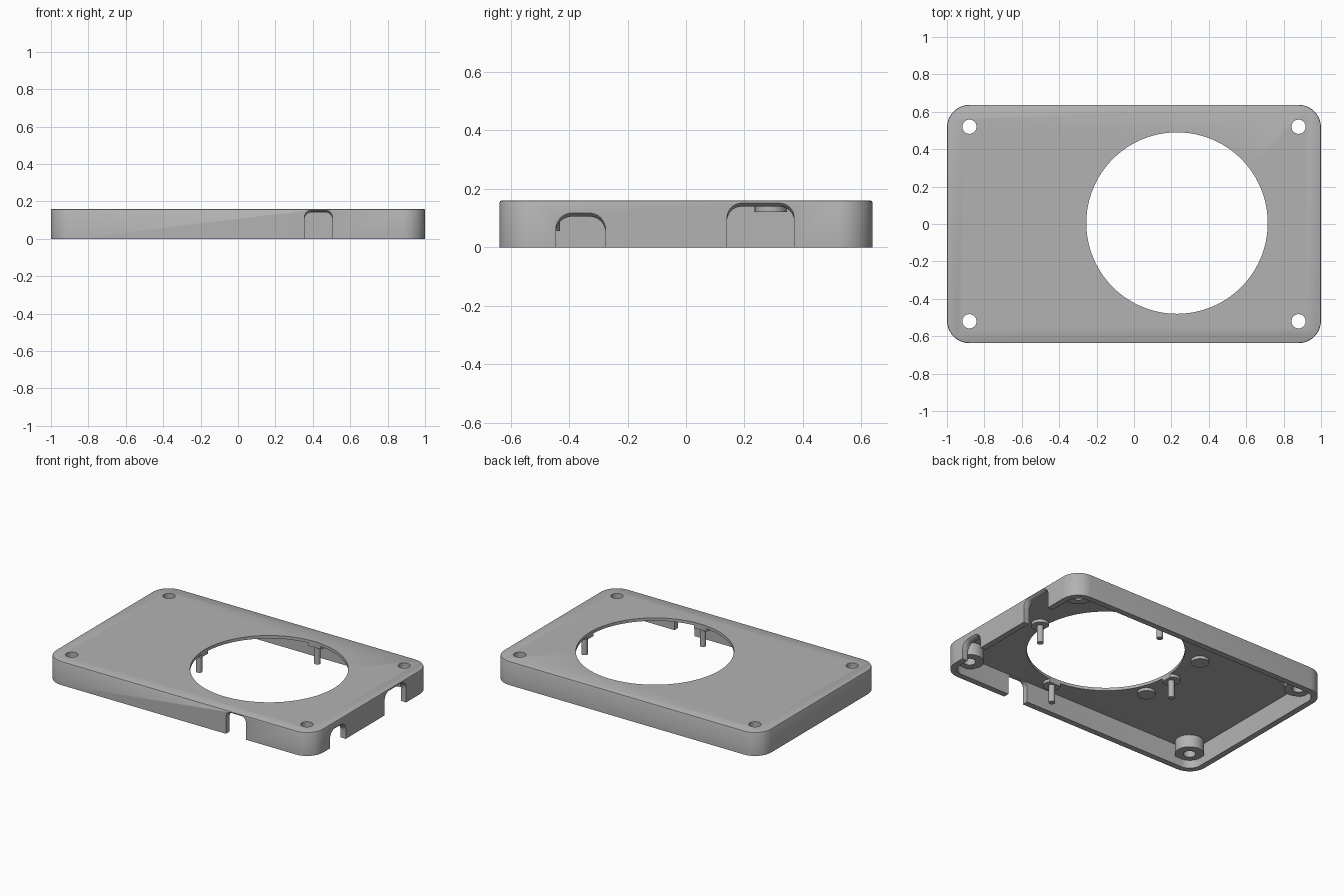
import bpy, bmesh
from math import sin, cos, pi

if "Cube" in bpy.data.objects:
    bpy.data.objects.remove(bpy.data.objects["Cube"])

grey = bpy.data.materials.new("matte_grey")
grey.use_nodes = True
grey.diffuse_color = (0.45, 0.45, 0.45, 1)
grey.node_tree.nodes["Principled BSDF"].inputs["Base Color"].default_value = grey.diffuse_color

HX, HY, TOP = 1.0, 0.637, 0.16
WALL, ROOF, CORNER = 0.04, 0.14, 0.12
HOLE = (0.23, 0.005)


def loft(name, rings, closed=False):
    """Skin equal-length rings of points; cap the ends or join them in a loop."""
    bm = bmesh.new()
    loops = [[bm.verts.new(p) for p in ring] for ring in rings]
    pairs = list(zip(loops, loops[1:]))
    if closed:
        pairs.append((loops[-1], loops[0]))
    else:
        bm.faces.new(loops[0])
        bm.faces.new(loops[-1])
    for a, b in pairs:
        for i in range(len(a)):
            j = (i + 1) % len(a)
            bm.faces.new((a[i], a[j], b[j], b[i]))
    bmesh.ops.recalc_face_normals(bm, faces=bm.faces)
    mesh = bpy.data.meshes.new(name)
    bm.to_mesh(mesh)
    bm.free()
    mesh.materials.append(grey)
    ob = bpy.data.objects.new(name, mesh)
    bpy.context.collection.objects.link(ob)
    return ob


def circle(c, r, z, n=32):
    return [(c[0] + r * cos(2 * pi * i / n), c[1] + r * sin(2 * pi * i / n), z) for i in range(n)]


def rounded_outline(inset, z, n=8):
    """Rounded rectangle of the case, shrunk by an inset."""
    r = CORNER - inset
    points = []
    for k, (sx, sy) in enumerate([(1, 1), (-1, 1), (-1, -1), (1, -1)]):
        for i in range(n + 1):
            a = (k + i / n) * pi / 2
            points.append((sx * (HX - CORNER) + r * cos(a), sy * (HY - CORNER) + r * sin(a), z))
    return points


def arch(a, b, top, r, n=8):
    """Arch profile as (along, height) pairs, starting below the floor."""
    left = [(a + r - r * cos(i / n * pi / 2), top - r + r * sin(i / n * pi / 2)) for i in range(n + 1)]
    right = [(a + b - u, z) for u, z in reversed(left)]
    return [(a, -0.1)] + left + right + [(b, -0.1)]


def port_cutter(side, a, b, top, r):
    """Port opening whose upper edge flares outward through the wall."""
    face = HX if side == "left" else HY
    rings = []
    for depth, flare in [(-0.07, 0), (-0.02, 0), (-0.008, 0.004), (0, 0.012), (0.05, 0.012)]:
        d = face + depth
        profile = arch(a, b, top + flare, r)
        rings.append([(d, u, z) if side == "left" else (u, -d, z) for u, z in profile])
    return loft("port_cutter", rings)


def cut(target, cutter):
    cutter.hide_render = True
    mod = target.modifiers.new("cut", "BOOLEAN")
    mod.operation = "DIFFERENCE"
    mod.solver = "EXACT"
    mod.object = cutter
    bpy.context.view_layer.objects.active = target
    bpy.ops.object.modifier_apply(modifier=mod.name)
    bpy.data.objects.remove(cutter)


# Hollow lid: outer skin, small softened top edge, inner skin
shell = loft("lid_shell", [
    rounded_outline(WALL, ROOF), rounded_outline(WALL, 0), rounded_outline(0, 0),
    rounded_outline(0, TOP - 0.006), rounded_outline(0.002, TOP - 0.002), rounded_outline(0.006, TOP)])

# Large round opening and corner screw holes
cut(shell, loft("opening_cutter", [circle(HOLE, 0.485, z, 96) for z in (0.1, 0.2)]))
corners = [(sx * 0.88, sy * 0.52) for sx in (-1, 1) for sy in (-1, 1)]
for c in corners:
    cut(shell, loft("screw_cutter", [circle(c, 0.038, z) for z in (0.1, 0.2)]))

# Ports in the front and left walls
cut(shell, port_cutter("front", 0.355, 0.505, 0.143, 0.04))
cut(shell, port_cutter("left", -0.445, -0.275, 0.105, 0.055))
cut(shell, port_cutter("left", 0.14, 0.37, 0.139, 0.05))

parts = [shell]

# Hollow corner bosses
for c in corners:
    parts.append(loft("corner_boss", [
        circle(c, 0.09, ROOF + 0.005), circle(c, 0.09, 0.055),
        circle(c, 0.038, 0.055), circle(c, 0.038, ROOF + 0.005)], closed=True))

# Locating pins on collars, spaced around the opening
for dx, dy in [(1, 0), (-1, 0), (0, 1), (0, -1)]:
    c = (HOLE[0] + 0.525 * dx, HOLE[1] + 0.515 * dy)
    collar = loft("pin_collar", [circle(c, 0.055, z) for z in (0.12, ROOF + 0.005)])
    cut(collar, loft("opening_cutter", [circle(HOLE, 0.485, z, 96) for z in (0.1, 0.2)]))
    parts += [collar, loft("locating_pin", [circle(c, 0.02, z, 16) for z in (0.002, 0.13)])]

# Round support pads under the roof
for y in (-0.22, 0.29):
    parts.append(loft("support_pad", [circle((-0.285, y), 0.055, z) for z in (0.12, ROOF + 0.005)]))

bpy.ops.object.select_all(action="DESELECT")
for ob in parts:
    ob.select_set(True)
bpy.context.view_layer.objects.active = shell
bpy.ops.object.shade_smooth_by_angle()
